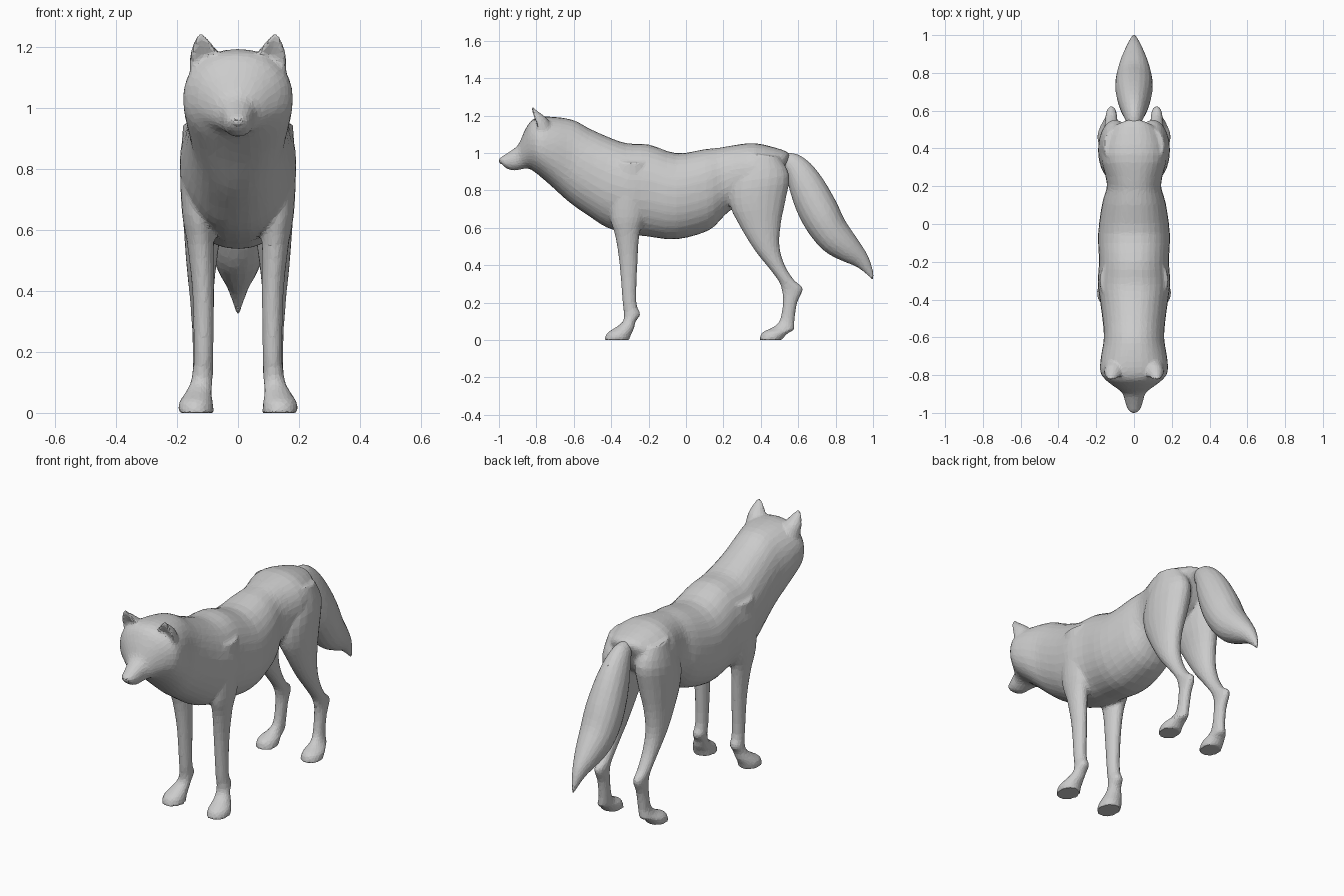
import bpy, bmesh, math
from mathutils import Vector


def catmull(p0, p1, p2, p3, t):
    return [0.5 * (2 * b + (c - a) * t + (2 * a - 5 * b + 4 * c - d) * t * t
                   + (3 * b - a - 3 * c + d) * t ** 3)
            for a, b, c, d in zip(p0, p1, p2, p3)]


def loft(bm, sections, side=1, steps=3, sides=20, power=1.0, dent=0.0):
    """Skin rings spanning two profile points. Section: ya, za, yb, zb, x, half width."""
    n = len(sections)
    dense = []
    for i in range(n - 1):
        pts = [sections[max(i - 1, 0)], sections[i], sections[i + 1], sections[min(i + 2, n - 1)]]
        dense += [catmull(*pts, k / steps) for k in range(steps)]
    dense.append(sections[-1])
    rings = []
    for ya, za, yb, zb, x, w in dense:
        a, b = Vector((0, ya, za)), Vector((0, yb, zb))
        ring = []
        for k in range(sides):
            ang = 2 * math.pi * k / sides
            c, s = math.cos(ang), math.sin(ang)
            c = math.copysign(abs(c) ** power, c)
            s = math.copysign(abs(s) ** power, s)
            if c > 0:
                c *= 1 - dent * c
            co = (a + b) / 2 + (a - b) / 2 * c
            co.x = side * (x + w * s)
            ring.append(bm.verts.new(co))
        rings.append(ring)
    faces = [bm.faces.new(rings[0]), bm.faces.new(rings[-1])]
    for r, q in zip(rings, rings[1:]):
        for k in range(sides):
            m = (k + 1) % sides
            faces.append(bm.faces.new((r[k], r[m], q[m], q[k])))
    bmesh.ops.recalc_face_normals(bm, faces=faces)


def finish(bm, name, voxel, ratio, smooth):
    """Fuse overlapping lofts into one faceted skin."""
    me = bpy.data.meshes.new(name)
    bm.to_mesh(me)
    bm.free()
    ob = bpy.data.objects.new(name, me)
    bpy.context.collection.objects.link(ob)
    re = ob.modifiers.new("fuse", 'REMESH')
    re.mode, re.voxel_size = 'VOXEL', voxel
    sm = ob.modifiers.new("blend", 'SMOOTH')
    sm.factor, sm.iterations = 0.5, smooth
    de = ob.modifiers.new("facets", 'DECIMATE')
    de.ratio = ratio
    return ob


# Torso, neck and head: top point, bottom point, half width
torso = [
    (.555, .99, .50, .86, .06), (.52, 1.015, .46, .80, .13), (.37, 1.052, .36, .74, .175),
    (.25, 1.04, .25, .70, .15), (.18, 1.028, .20, .66, .145), (.10, 1.02, .12, .585, .168),
    (-.05, .998, -.05, .538, .19), (-.20, 1.045, -.20, .553, .185), (-.32, 1.052, -.30, .567, .192),
    (-.42, 1.087, -.42, .60, .178), (-.52, 1.132, -.52, .663, .165), (-.60, 1.175, -.62, .733, .16),
    (-.70, 1.192, -.72, .823, .176), (-.78, 1.192, -.79, .883, .178), (-.83, 1.17, -.83, .912, .145),
    (-.867, 1.11, -.86, .917, .10), (-.898, 1.042, -.89, .91, .062), (-.95, 1.002, -.93, .907, .047),
    (-.99, .977, -.968, .922, .034), (-1.003, .962, -.987, .942, .018)]

# Legs: front point, back point, x centre, half width
front_leg = [
    (-.40, .95, -.20, .95, .12, .06), (-.41, .80, -.20, .80, .13, .06),
    (-.405, .65, -.22, .66, .13, .054), (-.377, .55, -.248, .57, .123, .045),
    (-.355, .40, -.26, .40, .114, .036), (-.339, .20, -.265, .20, .113, .032),
    (-.332, .14, -.243, .14, .115, .034), (-.337, .10, -.268, .10, .12, .036),
    (-.372, .07, -.278, .06, .13, .044), (-.422, .037, -.293, .03, .138, .056),
    (-.437, 0, -.303, 0, .138, .059)]
hind_leg = [
    (.33, 1.0, .50, .98, .10, .06), (.24, .84, .553, .88, .10, .088),
    (.235, .72, .533, .75, .105, .083), (.287, .61, .507, .62, .115, .064),
    (.367, .48, .50, .50, .12, .050), (.447, .38, .528, .40, .12, .040),
    (.498, .31, .578, .32, .12, .034), (.513, .26, .626, .275, .12, .030),
    (.518, .20, .595, .20, .12, .029), (.503, .11, .58, .10, .122, .029),
    (.468, .07, .578, .055, .13, .036), (.407, .04, .543, .035, .138, .052),
    (.392, 0, .513, 0, .138, .057)]

# Ears: hollowed on the front
ear = [
    (-.83, 1.10, -.70, 1.10, .105, .055), (-.842, 1.16, -.735, 1.175, .108, .050),
    (-.842, 1.20, -.775, 1.21, .115, .034), (-.836, 1.232, -.808, 1.235, .121, .016),
    (-.832, 1.248, -.82, 1.25, .123, .007)]

bm = bmesh.new()
loft(bm, [(a, b, c, d, 0, w) for a, b, c, d, w in torso], sides=32, power=0.92)
for s in (1, -1):
    loft(bm, front_leg, s)
    loft(bm, hind_leg, s)
    loft(bm, ear, s, dent=0.9)
finish(bm, "body_skin", 0.009, 0.12, 4)

# Bushy tail: upper point, lower point, half width
tail = [
    (.53, 1.0, .50, .95, .03), (.59, .995, .535, .88, .05), (.66, .95, .56, .78, .072),
    (.73, .865, .60, .67, .09), (.80, .745, .66, .565, .10), (.85, .64, .74, .475, .092),
    (.91, .55, .83, .425, .07), (.97, .455, .915, .39, .038), (1.0, .37, .975, .342, .014),
    (1.003, .325, .998, .318, .004)]
bm = bmesh.new()
loft(bm, [(a, b, c, d, 0, w) for a, b, c, d, w in tail])
finish(bm, "tail", 0.008, 0.12, 2)

# Nose pad
bm = bmesh.new()
bmesh.ops.create_icosphere(bm, subdivisions=2, radius=1)
for v in bm.verts:
    v.co = Vector((v.co.x * .024, v.co.y * .018 - .982, v.co.z * .018 + .957))
me = bpy.data.meshes.new("nose")
bm.to_mesh(me)
bm.free()
bpy.context.collection.objects.link(bpy.data.objects.new("nose", me))
